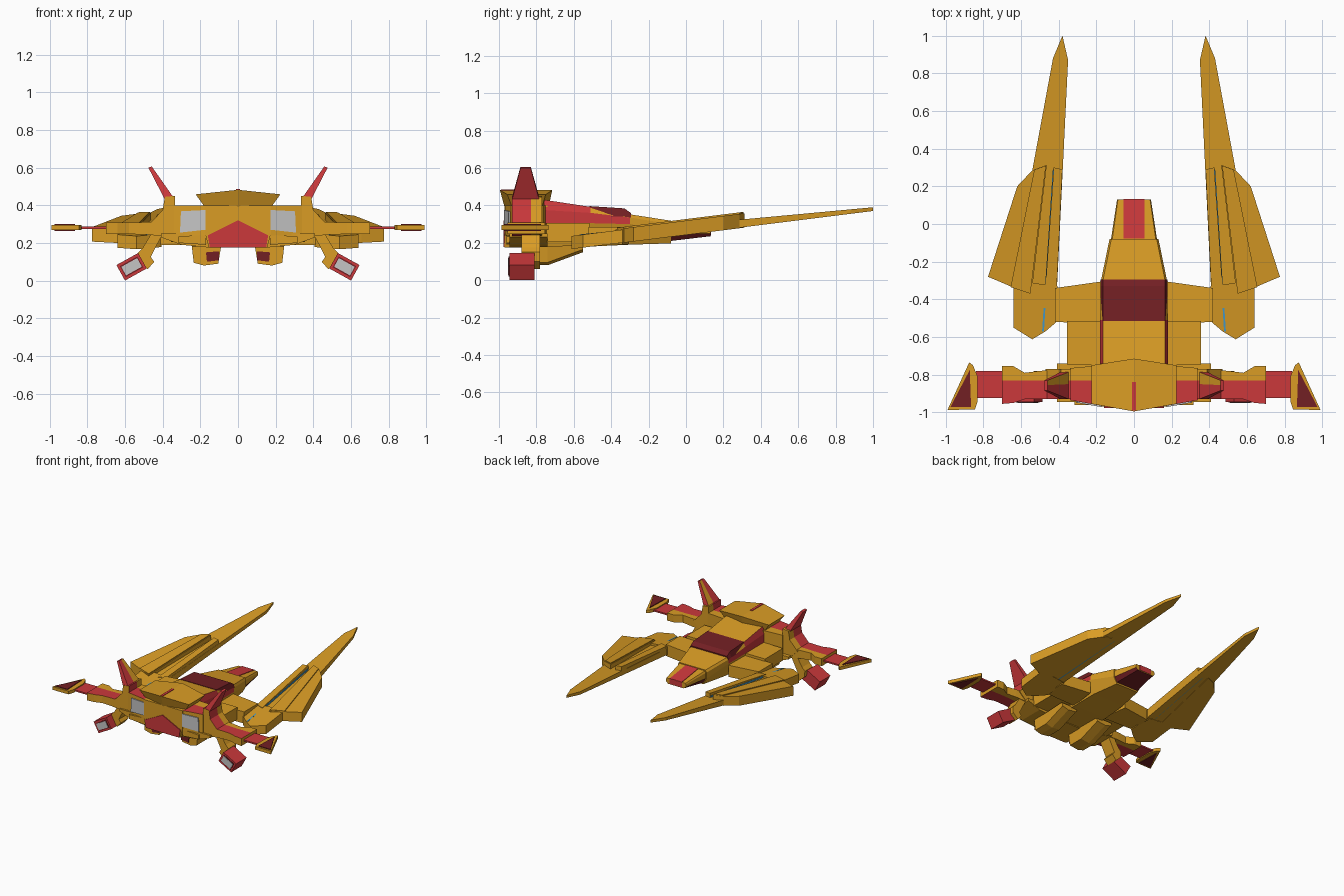
import bpy, bmesh, math
from mathutils import Vector

if "Cube" in bpy.data.objects:
    bpy.data.objects.remove(bpy.data.objects["Cube"])

GOLD, RED, DARK, GREY, BLUE = range(5)
MATS = []
for name, col in [("gold paint", (0.70, 0.335, 0.018)), ("red paint", (0.60, 0.04, 0.044)),
                  ("dark red glass", (0.17, 0.014, 0.017)), ("pale grey panel", (0.56, 0.56, 0.56)),
                  ("blue light", (0.06, 0.33, 0.60))]:
    m = bpy.data.materials.new(name)
    m.diffuse_color = (*col, 1)
    m.use_nodes = True
    m.node_tree.nodes["Principled BSDF"].inputs["Base Color"].default_value = m.diffuse_color
    MATS.append(m)


def loft(name, rings, colour=GOLD, mirror=False):
    """Skin a list of equal-length point rings; colour is an index or a rule(centre, normal)."""
    bm = bmesh.new()
    vs = [[bm.verts.new(p) for p in r] for r in rings]
    n = len(rings[0])
    for a, b in zip(vs, vs[1:]):
        for i in range(n):
            bm.faces.new((a[i], a[(i + 1) % n], b[(i + 1) % n], b[i]))
    bm.faces.new(vs[0])
    bm.faces.new(vs[-1])
    bmesh.ops.recalc_face_normals(bm, faces=bm.faces)
    bm.normal_update()
    for f in bm.faces:
        f.material_index = colour(f.calc_center_median(), f.normal) if callable(colour) else colour
    me = bpy.data.meshes.new(name)
    bm.to_mesh(me)
    bm.free()
    for m in MATS:
        me.materials.append(m)
    ob = bpy.data.objects.new(name, me)
    bpy.context.collection.objects.link(ob)
    if mirror:
        md = ob.modifiers.new("mirror", 'MIRROR')
        md.use_mirror_merge = False
    return ob


def flat(name, outline, lo, hi, colour=GOLD, mirror=False):
    """Outline in xy; lo and hi are heights or functions of y."""
    z = lambda h, y: h(y) if callable(h) else h
    return loft(name, [[(x, y, z(h, y)) for x, y in outline] for h in (lo, hi)], colour, mirror)


def upright(name, outline, y0, y1, colour=GOLD, mirror=False):
    """Outline in xz, extruded along y."""
    return loft(name, [[(x, y, z) for x, z in outline] for y in (y0, y1)], colour, mirror)


# Fuselage and nose
def hull_ring(y, wb, zb, wm, zm, zs, wt, zt):
    right = [(wb, zb), (wm, zm), (wm, zs), (wt, zt)]
    return [(x, y, z) for x, z in right] + [(-x, y, z) for x, z in reversed(right)]


def hull_colour(c, n):
    return RED if abs(n.x) > 0.9 and c.z > 0.31 and c.y < -0.3 else GOLD


loft("fuselage", [hull_ring(-0.76, .15, .18, .18, .30, .375, .165, .43),
                  hull_ring(-0.51, .15, .18, .18, .305, .36, .165, .392),
                  hull_ring(-0.30, .14, .19, .175, .30, .335, .165, .352),
                  hull_ring(-0.08, .10, .197, .13, .25, .30, .12, .318)], hull_colour)
loft("nose_tip", [hull_ring(-0.08, .10, .21, .122, .25, .295, .115, .31),
                  hull_ring(0.13, .07, .235, .09, .25, .27, .085, .28)],
     lambda c, n: DARK if n.z < -0.5 else GOLD)
loft("nose_stripe", [[(s * .055, y, z + d) for s, d in ((-1, -.003), (1, -.003), (1, .004), (-1, .004))]
                     for y, z in ((-.078, .31), (.132, .28))], RED)
loft("nose_end_panel", [[(-.055, y, .24), (.055, y, .24), (.055, y, .282), (-.055, y, .282)]
                        for y in (.125, .133)], RED)
loft("canopy", [[(-.178, y, zb), (.178, y, zb), (.165, y, zt), (-.165, y, zt)]
                for y, zb, zt in ((-.515, .345, .396), (-.33, .34, .384), (-.295, .335, .36))], DARK)

# Rear hump with overhanging roof, roof stripe
loft("rear_roof", [[(x, y0, zt), (x, y1, zt), (x * .78, y1 - .02, .39), (x * .78, y0 + .025, .39)]
                   for x, y0, y1, zt in ((-.225, -.955, -.75, .458), (0, -.995, -.715, .482),
                                         (.225, -.955, -.75, .458))])
loft("roof_stripe", [[(-.01, y, .478), (.01, y, .478), (.01, y, .485), (-.01, y, .485)]
                     for y in (-.99, -.84)], RED)
upright("rear_body", [(-.155, .175), (.155, .175), (.175, .25), (.175, .40), (-.175, .40), (-.175, .25)],
        -.97, -.74)
upright("rear_red_panel", [(-.15, .177), (.15, .177), (.16, .24), (0, .32), (-.16, .24)], -.977, -.969, RED)

# Engine blocks beside the hump, red on the rear part of the roof
flat("engine_block", [(.17, -.965), (.34, -.935), (.34, -.83), (.17, -.83)], .24, .40,
     lambda c, n: RED if n.z > .9 else GOLD, True)
flat("engine_block_forward", [(.17, -.83), (.34, -.83), (.34, -.765), (.17, -.75)], .24, .40, GOLD, True)
loft("engine_grille", [[(.172, -.972 + d, .27), (.308, -.948 + d, .255), (.303, -.949 + d, .368),
                        (.172, -.972 + d, .375)] for d in (0, .008)], GREY, True)
upright("lower_hull", [(.15, .175), (.30, .19), (.41, .23), (.41, .25), (.15, .25)], -.945, -.74, GOLD, True)
upright("lower_front_box", [(.17, .19), (.315, .20), (.315, .235), (.17, .243)], -.96, -.94, GOLD, True)

# Underslung guns with dark muzzles
loft("belly_gun", [[(.09, y, zt), (.245, y, zt), (.235, y, zb + .015), (.18, y, zb), (.105, y, zb + .01)]
                   for y, zt, zb in ((-.87, .18, .08), (-.74, .18, .08), (-.55, .19, .15))], GOLD, True)
upright("gun_muzzle", [(.10, .108), (.165, .10), (.17, .15), (.10, .156)], -.877, -.869, DARK, True)

# Fin bases and upper fins
fin_base = [(.33, .25), (.41, .24), (.47, .30), (.40, .375), (.388, .445), (.335, .45)]
upright("fin_base", fin_base, -.93, -.83, lambda c, n: RED if n.z > -.2 and abs(n.y) < .5 else GOLD, True)
upright("fin_base_forward", fin_base, -.83, -.77, GOLD, True)


def fin_ring(xa, xb, za, zb, y0, ym, y1):
    return [(xa, y0, za), (xb, y0, zb), (xb, ym, zb), (xb, y1, zb), (xa, y1, za), (xa, ym, za)]


loft("upper_fin", [fin_ring(.345, .388, .445, .43, -.93, -.85, -.785),
                   fin_ring(.458, .476, .606, .60, -.885, -.855, -.83)],
     lambda c, n: GOLD if n.x < -.5 and c.y > -.85 else RED, True)


# Side arms, red on the rear half
def arm_ring(x, y0, y1, zb, zt):
    return [(x, y0, zb), (x, -.83, zb), (x, y1, zb), (x, y1, zt), (x, -.83, zt), (x, y0, zt)]


loft("side_arm", [arm_ring(.38, -.93, -.77, .235, .31), arm_ring(.50, -.93, -.78, .245, .31),
                  arm_ring(.58, -.93, -.79, .247, .308), arm_ring(.64, -.95, -.755, .247, .308),
                  arm_ring(.70, -.955, -.755, .247, .308)],
     lambda c, n: RED if abs(n.z) > .7 and c.y < -.83 else GOLD, True)
flat("arm_blade", [(.69, -.925), (.84, -.925), (.84, -.78), (.69, -.78)], .274, .286, RED, True)
flat("arm_tip", [(.845, -.985), (.99, -.987), (.875, -.735), (.855, -.75), (.83, -.81), (.83, -.94)],
     .268, .294, GOLD, True)
flat("arm_tip_panel", [(.865, -.972), (.975, -.972), (.872, -.775)], .264, .30, DARK, True)

# Lower struts and pods
upright("pod_strut", [(.40, .25), (.46, .25), (.505, .175), (.53, .15), (.525, .10), (.48, .06),
                      (.445, .10), (.463, .125)], -.88, -.78, GOLD, True)
ang = math.radians(-29)
U, V = Vector((math.cos(ang), math.sin(ang))), Vector((-math.sin(ang), math.cos(ang)))


def pod(a, b):
    c = Vector((.565, .0735))
    return [tuple(c + U * a * i + V * b * j) for i, j in ((-1, -1), (1, -1), (1, 1), (-1, 1))]


upright("lower_pod", pod(.066, .047), -.945, -.81, RED, True)
upright("pod_recess", pod(.053, .033), -.948, -.944, DARK, True)
upright("pod_panel", pod(.048, .026), -.951, -.946, GREY, True)

# Shoulder blocks and wing roots
flat("shoulder_block", [(.15, -.75), (.355, -.745), (.355, -.515), (.15, -.515)], .205, .305, GOLD, True)
flat("wing_bridge", [(.14, -.53), (.42, -.52), (.42, -.34), (.17, -.305)], .19, .285, GOLD, True)


# Long forward wings, rising toward the tip
def bottom(y):
    return .245 + .125 * y


def main_top(y):
    return bottom(y) + .052 - .032 * max(0, y)


flat("wing_root", [(.405, -.33), (.405, -.515), (.47, -.57), (.54, -.612), (.64, -.55), (.64, -.30)],
     lambda y: bottom(y) - .002, lambda y: bottom(y) + .068, GOLD, True)
flat("wing_blade", [(.41, -.36), (.35, .87), (.38, 1.0), (.43, .88), (.54, .285), (.58, -.36)],
     bottom, main_top, GOLD, True)
flat("wing_inner_rail", [(.41, -.34), (.38, .29), (.426, .30), (.472, -.36)],
     bottom, lambda y: bottom(y) + .072, GOLD, True)
flat("wing_outer_panel", [(.545, -.378), (.463, .314), (.54, .285), (.62, .20), (.775, -.28)],
     lambda y: bottom(y) - .003, lambda y: bottom(y) + .074, GOLD, True)
flat("wing_ridge", [(.55, -.37), (.468, .308), (.53, .285), (.655, -.335)],
     bottom, lambda y: bottom(y) + .082, GOLD, True)
flat("wing_light_strip", [(.478, -.57), (.425, .29), (.431, .29), (.488, -.57)],
     bottom, lambda y: bottom(y) + (.071 if y < 0 else .05), BLUE, True)
